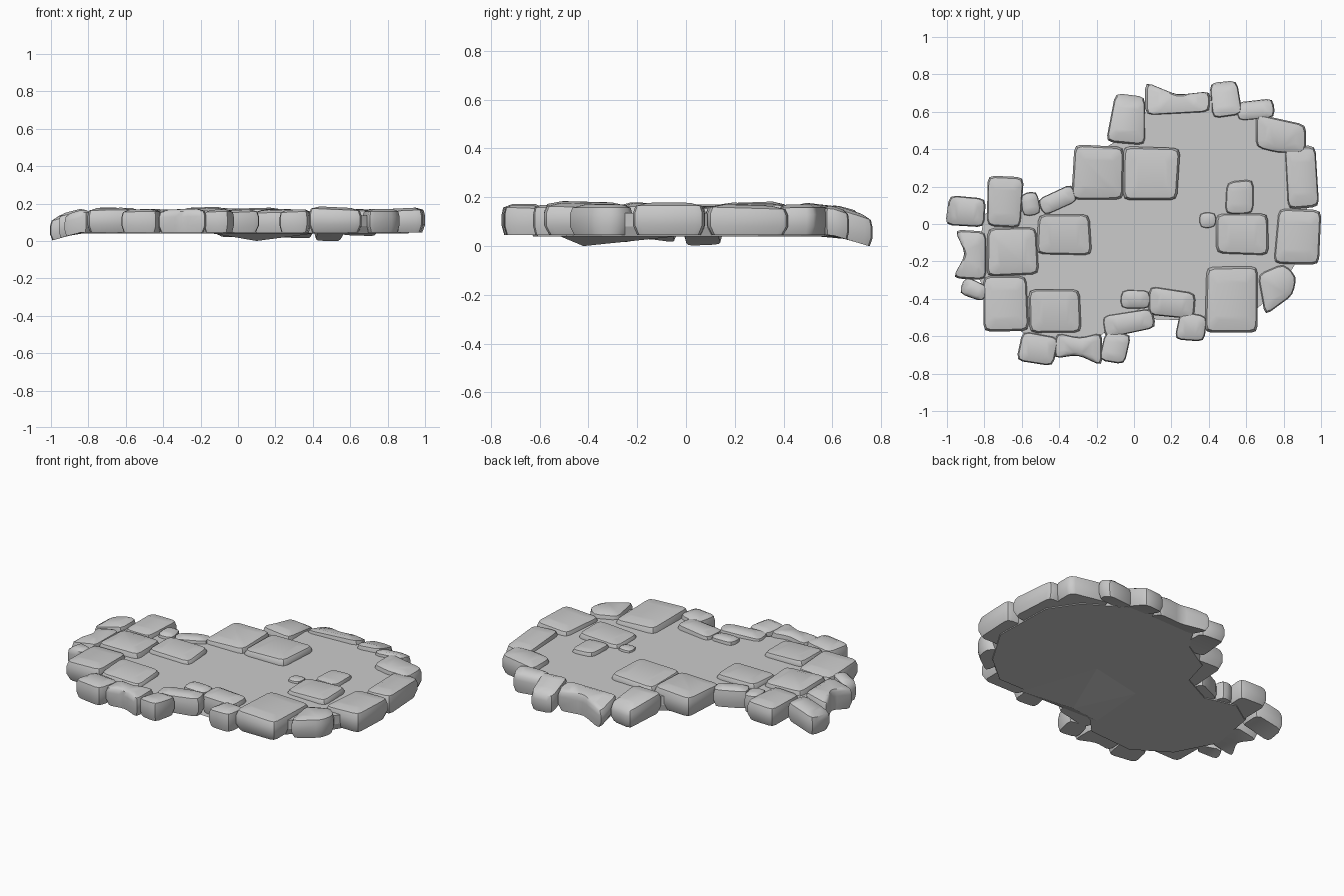
import bpy
import bmesh
import random
from math import cos, sin, radians
from mathutils import Vector

random.seed(4)

default_cube = bpy.data.objects.get("Cube")
if default_cube:
    bpy.data.objects.remove(default_cube, do_unlink=True)

# Single stone colour
stone_grey = bpy.data.materials.new("stone_grey")
stone_grey.use_nodes = True
colour = (0.6, 0.6, 0.6, 1)
stone_grey.diffuse_color = colour
stone_grey.node_tree.nodes["Principled BSDF"].inputs["Base Color"].default_value = colour


def finish(bm, name, smooth_angle=None):
    """Turn a bmesh into a named object with the stone material."""
    bmesh.ops.recalc_face_normals(bm, faces=bm.faces)
    mesh = bpy.data.meshes.new(name)
    bm.to_mesh(mesh)
    bm.free()
    mesh.materials.append(stone_grey)
    obj = bpy.data.objects.new(name, mesh)
    bpy.context.collection.objects.link(obj)
    if smooth_angle:
        bpy.ops.object.select_all(action='DESELECT')
        obj.select_set(True)
        bpy.context.view_layer.objects.active = obj
        bpy.ops.object.shade_smooth_by_angle(angle=radians(smooth_angle))
    return obj


def loft(bm, rings):
    """Skin a stack of equal rings and cap both ends."""
    loops = [[bm.verts.new(p) for p in ring] for ring in rings]
    for low, high in zip(loops, loops[1:]):
        for i in range(len(low)):
            j = (i + 1) % len(low)
            bm.faces.new((low[i], low[j], high[j], high[i]))
    caps = [bm.faces.new(loops[0]), bm.faces.new(loops[-1])]
    bmesh.ops.triangulate(bm, faces=caps)


def block(x, y, width, depth, turn=0):
    """Four slightly uneven corners of a turned rectangle."""
    c, s = cos(radians(turn)), sin(radians(turn))
    corners = []
    for sx, sy in ((-1, -1), (1, -1), (1, 1), (-1, 1)):
        u = sx * width / 2 + random.uniform(-0.008, 0.008)
        v = sy * depth / 2 + random.uniform(-0.008, 0.008)
        corners.append((x + u * c - v * s, y + u * s + v * c))
    return corners


def rounded(corners, radius):
    """Replace every corner by a short three-point curve."""
    points = []
    pts = [Vector(p) for p in corners]
    for i, p in enumerate(pts):
        a, b = pts[i - 1] - p, pts[(i + 1) % len(pts)] - p
        start = p + a.normalized() * min(radius, a.length * 0.35)
        end = p + b.normalized() * min(radius, b.length * 0.35)
        points += [start, (start + end + p * 2) / 4, end]
    return points


def stone(name, corners, bottom, top):
    """A worn block with a bevelled, softly domed top."""
    outline = rounded(corners, 0.035)
    centre = sum(outline, Vector((0, 0))) / len(outline)
    lean = Vector((random.uniform(-0.05, 0.05), random.uniform(-0.05, 0.05)))
    rings = []
    for scale, level in ((0.88, 0), (1, 0.3), (1, 0.68), (0.93, 0.9), (0.6, 1)):
        ring = []
        for p in outline:
            q = centre + (p - centre) * scale
            z = bottom + (top - bottom) * level
            z += lean.dot(q - centre) * level
            # the left and back rims sag outwards
            z -= max(0, -q.x - 0.85) * 0.3 + max(0, q.y - 0.6) * 0.3
            ring.append((q.x, q.y, z))
        rings.append(ring)
    bm = bmesh.new()
    loft(bm, rings)
    finish(bm, name, 42)


# Ground slab under and between the stones
slab_outline = [
    (0, .5), (.1, .66), (.5, .66), (.8, .48), (.92, .3), (.93, -.1), (.78, -.35),
    (.6, -.5), (.38, -.5), (.1, -.42), (-.1, -.52), (-.2, -.62), (-.5, -.64),
    (-.72, -.5), (-.85, -.25), (-.8, .05), (-.65, .15), (-.45, .1), (-.25, .2), (-.2, .38),
]
bm = bmesh.new()
loft(bm, [[(x * k, y * k, z) for x, y in slab_outline]
          for k, z in ((0.98, 0.04), (1, 0.08), (1, 0.135))])
finish(bm, "ground_slab")

# Shallow point below the slab
bm = bmesh.new()
tip = bm.verts.new((0.1, -0.42, 0))
base = [bm.verts.new((x, y, 0.042)) for x, y in
        ((-.15, -.5), (.42, -.52), (.25, -.02), (-.12, -.1))]
for i in range(len(base)):
    bm.faces.new((tip, base[i], base[i - 1]))
bm.faces.new(base)
finish(bm, "underside_point")

# Blocks: centre x, centre y, width, depth, turn
back_blocks = [
    (.49, .67, .16, .18, 8), (.65, .61, .21, .09, 6), (.895, .25, .16, .34, 4),
    (-.195, .275, .27, .29, -2),
]
right_blocks = [
    (-.555, .11, .1, .13, 8), (-.41, .13, .2, .1, 25), (-.69, .12, .18, .28, -2),
    (-.895, .065, .21, .15, -4), (-.65, -.15, .265, .25, 1),
    (-.85, -.35, .14, .1, -25), (-.685, -.42, .23, .3, 0),
]
front_blocks = [
    (.88, -.07, .24, .3, -3), (.525, -.405, .285, .35, 0), (.31, -.55, .16, .15, -8),
    (.2, -.425, .25, .15, -6), (.005, -.405, .155, .1, 0), (-.035, -.525, .28, .12, 9),
    (-.1, -.66, .13, .16, -12), (-.52, -.665, .2, .16, -12),
]
for side, blocks in (("back", back_blocks), ("right", right_blocks), ("front", front_blocks)):
    for number, spec in enumerate(blocks, 1):
        height = 0.155 + 0.08 * min(spec[2], spec[3])
        stone(f"{side}_rim_stone_{number}", block(*spec), 0.045, height)

# Irregular stones with their own outlines
odd_stones = {
    "back_hollow_stone": [(.06, .58), (.41, .6), (.41, .71), (.23, .69), (.06, .76)],
    "back_corner_stone": [(.65, .41), (.77, .38), (.92, .38), (.92, .53), (.65, .59)],
    "back_leaning_stone": [(-.15, .44), (.06, .42), (.06, .68), (-.1, .7)],
    "left_front_wedge": [(.7, -.49), (.85, -.38), (.87, -.28), (.8, -.21), (.66, -.27)],
    "front_hollow_stone": [(-.43, -.72), (-.3, -.7), (-.17, -.76), (-.17, -.58), (-.29, -.61), (-.42, -.58)],
    "right_hollow_stone": [(-.97, -.29), (-.79, -.3), (-.79, -.04), (-.96, -.03), (-.9, -.16)],
}
for name, corners in odd_stones.items():
    stone(name, corners, 0.045, 0.17)

# Paving stones set into the slab
paving = [
    (.09, .27, .3, .29, -1), (-.375, -.055, .285, .21, 0), (-.425, -.465, .275, .22, 0),
    (.565, .145, .145, .175, 0), (.58, -.055, .28, .21, 0), (.395, .015, .09, .08, 0),
]
for number, spec in enumerate(paving, 1):
    stone(f"paving_stone_{number}", block(*spec), 0.09, 0.145 + 0.1 * spec[3])
